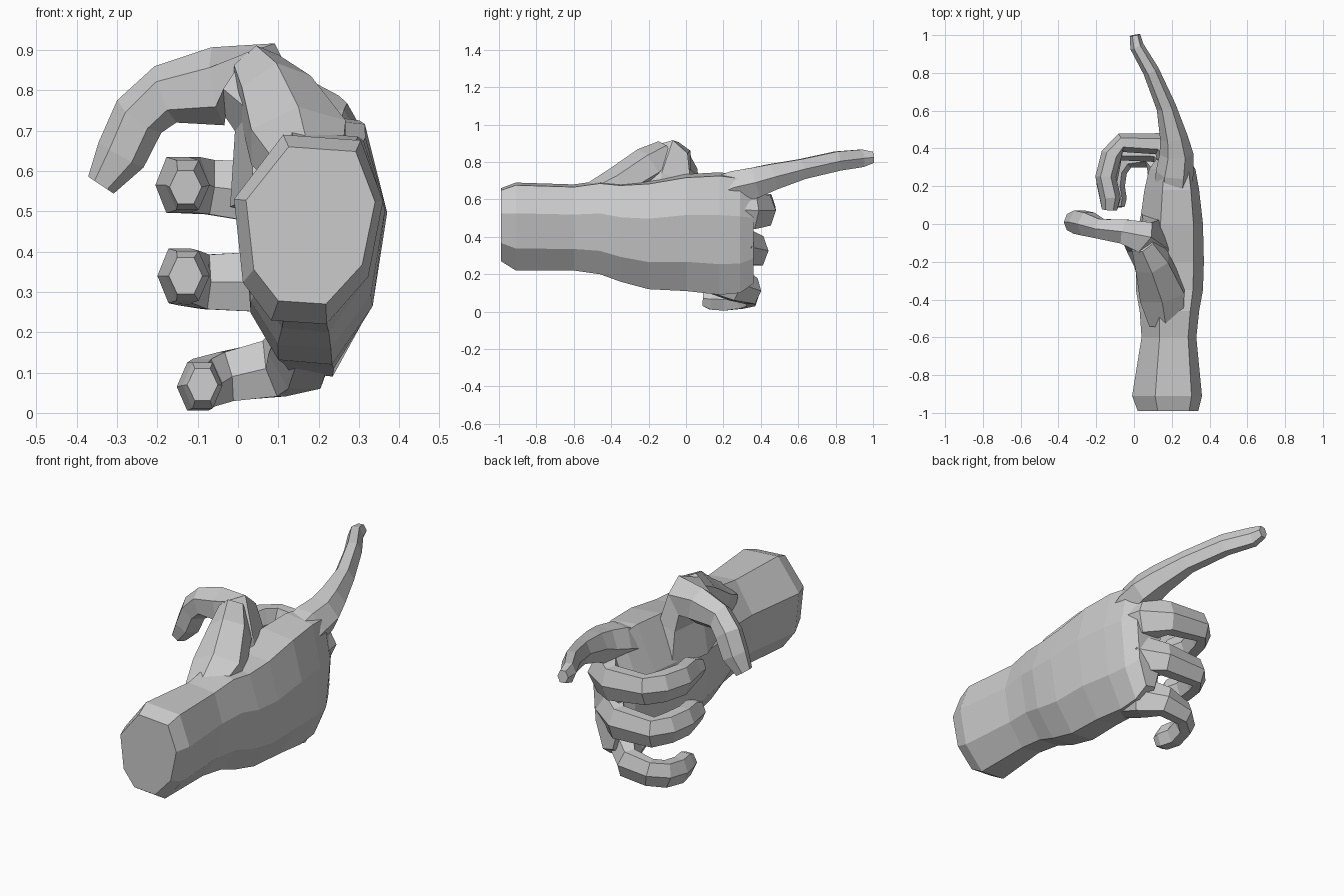
import bpy, bmesh, math
from mathutils import Vector


def loft(name, rings):
    """Skin a list of equal-length vertex rings and cap both ends."""
    bm = bmesh.new()
    loops = [[bm.verts.new(p) for p in ring] for ring in rings]
    n = len(loops[0])
    for a, b in zip(loops, loops[1:]):
        for i in range(n):
            j = (i + 1) % n
            bm.faces.new((a[i], a[j], b[j], b[i]))
    bm.faces.new(loops[0])
    bm.faces.new(loops[-1][::-1])
    bmesh.ops.recalc_face_normals(bm, faces=bm.faces)
    me = bpy.data.meshes.new(name)
    bm.to_mesh(me)
    bm.free()
    ob = bpy.data.objects.new(name, me)
    bpy.context.collection.objects.link(ob)
    return ob


def digit(name, path, ref, sides=6):
    """Tube along (x, y, z, half width along ref, half width across)."""
    pts = [Vector(p[:3]) for p in path]
    rings = []
    for i, p in enumerate(path):
        a, b = pts[max(i - 1, 0)], pts[min(i + 1, len(pts) - 1)]
        t = (b - a).normalized()
        u = (Vector(ref) - t * t.dot(Vector(ref))).normalized()
        v = t.cross(u)
        ring = []
        for k in range(sides):
            ang = 2 * math.pi * k / sides
            ring.append(pts[i] + u * (math.sin(ang) * p[3] / 0.87) + v * (math.cos(ang) * p[4]))
        rings.append(ring)
    return loft(name, rings)


# Forearm and palm: one eight-sided outline, scaled to a box at each station
outline = [(0, .66), (.33, 1), (.85, .97), (1, .65), (.9, .25), (.62, 0), (.25, .02), (.06, .22)]
stations = [  # y, x0, x1, z0, z1
    (-.99, .02, .34, .27, .66),
    (-.91, -.01, .36, .22, .69),
    (-.60, .04, .33, .22, .68),
    (-.46, .03, .345, .20, .70),
    (-.35, .01, .365, .16, .69),
    (-.20, .01, .37, .12, .70),
    (0, .03, .365, .11, .735),
    (.18, .055, .345, .09, .745),
    (.29, .08, .325, .10, .73),
    (.36, .13, .28, .15, .69),
]
loft("forearm_and_palm", [
    [(x0 + u * (x1 - x0), y, z0 + v * (z1 - z0)) for u, v in outline]
    for y, x0, x1, z0, z1 in stations])

SIDE, ALONG, UP = (1, 0, 0), (0, 1, 0), (0, 0, 1)

# Fleshy thumb base rising from the wrist
digit("thumb_base", [
    (.17, -.52, .61, .09, .07), (.15, -.37, .67, .12, .10),
    (.095, -.20, .775, .09, .11), (.045, -.10, .84, .06, .085)], SIDE)

# Thumb, raised and hooked over to the side
digit("thumb", [
    (.10, -.15, .52, .21, .12), (.085, -.13, .72, .16, .095),
    (.03, -.07, .825, .09, .11), (-.05, -.04, .81, .065, .098),
    (-.18, -.025, .79, .052, .075), (-.245, 0, .735, .062, .068),
    (-.29, .01, .64, .062, .064), (-.34, .01, .565, .042, .038)], ALONG)

# Pointing index finger, widening into its knuckle
digit("index_finger", [
    (.20, .10, .60, .09, .09), (.215, .27, .665, .09, .10),
    (.225, .37, .69, .082, .09), (.21, .46, .72, .07, .073),
    (.17, .62, .762, .054, .052), (.09, .81, .805, .052, .043),
    (.015, .94, .82, .047, .037), (.005, 1.0, .825, .03, .028)], UP)

# Curled fingers
digit("middle_finger", [
    (.25, .18, .55, .085, .075), (.21, .35, .54, .10, .09),
    (.13, .425, .54, .08, .058), (-.07, .43, .56, .068, .05),
    (-.12, .365, .565, .07, .055), (-.15, .25, .565, .07, .055),
    (-.125, .14, .565, .062, .055), (-.13, .075, .56, .042, .04)], UP)
digit("ring_finger", [
    (.24, .15, .37, .085, .075), (.20, .31, .345, .095, .09),
    (.12, .385, .325, .078, .058), (-.08, .385, .325, .068, .05),
    (-.125, .32, .335, .068, .055), (-.145, .22, .34, .068, .055),
    (-.125, .13, .34, .062, .055), (-.13, .08, .34, .045, .042)], UP)
digit("little_finger", [
    (.18, .10, .20, .085, .08), (.155, .27, .145, .09, .085),
    (.09, .35, .11, .072, .056), (-.03, .345, .09, .062, .048),
    (-.085, .29, .075, .06, .052), (-.10, .20, .065, .06, .052),
    (-.088, .13, .068, .057, .05), (-.088, .09, .07, .04, .038)], UP)
